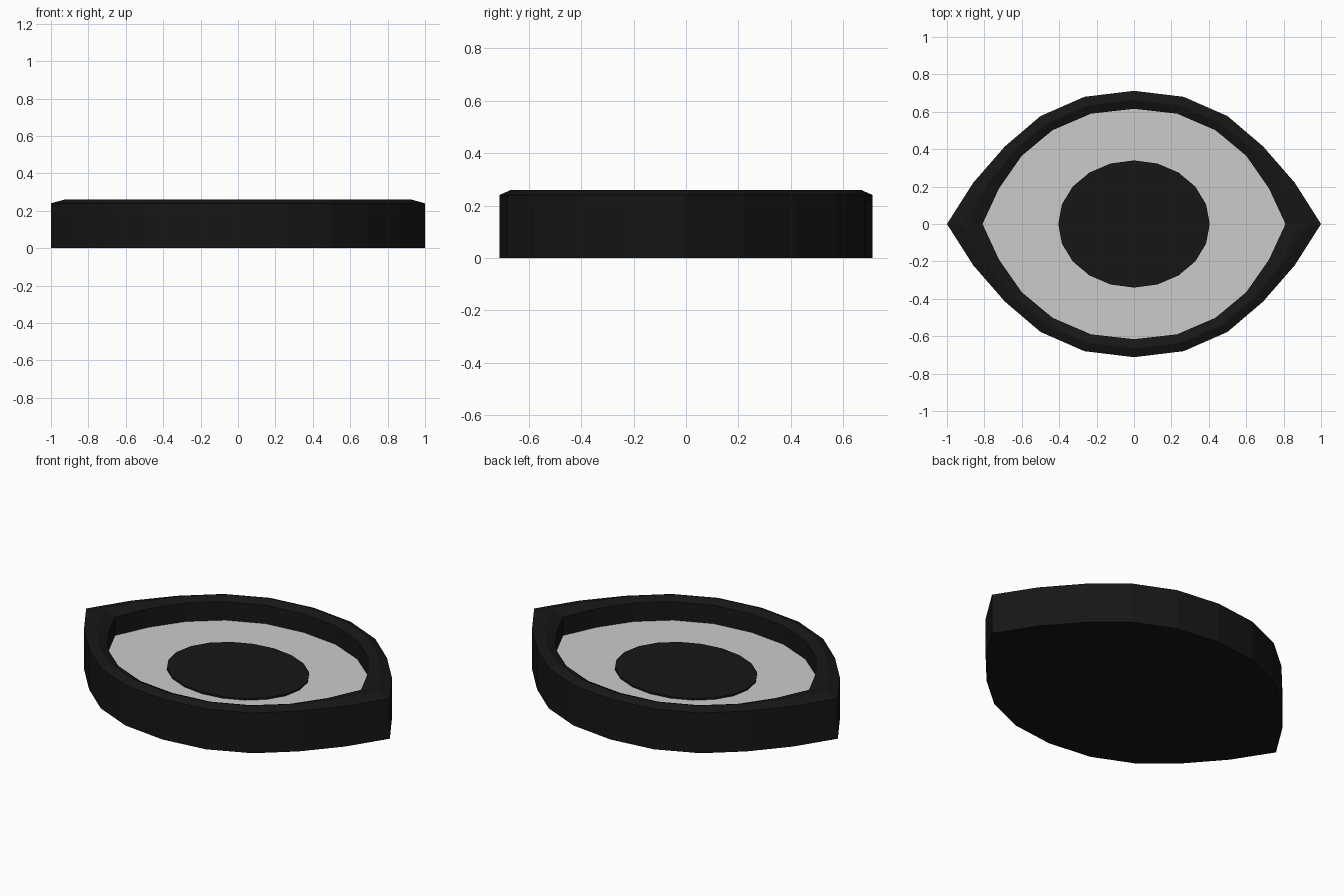
import bpy, bmesh, math

if "Cube" in bpy.data.objects:
    bpy.data.objects.remove(bpy.data.objects["Cube"])


def material(name, rgb):
    m = bpy.data.materials.new(name)
    m.diffuse_color = (*rgb, 1)
    m.use_nodes = True
    m.node_tree.nodes["Principled BSDF"].inputs["Base Color"].default_value = m.diffuse_color
    return m


def mirror_outline(quarter):
    """Mirror a quarter outline (right tip to top middle) into a full loop."""
    half = quarter + [(-x, y) for x, y in reversed(quarter[:-1])]
    return half + [(x, -y) for x, y in reversed(half[1:-1])]


def loft(name, rings, mat=None, cap_bottom=False, cap_top=False):
    """Skin a stack of (outline, z) rings."""
    bm = bmesh.new()
    loops = [[bm.verts.new((x, y, z)) for x, y in pts] for pts, z in rings]
    for a, b in zip(loops, loops[1:]):
        n = len(a)
        for i in range(n):
            j = (i + 1) % n
            bm.faces.new((a[i], a[j], b[j], b[i]))
    if cap_bottom:
        bm.faces.new(loops[0][::-1])
    if cap_top:
        bm.faces.new(loops[-1])
    me = bpy.data.meshes.new(name)
    bm.to_mesh(me)
    bm.free()
    ob = bpy.data.objects.new(name, me)
    bpy.context.collection.objects.link(ob)
    if mat:
        me.materials.append(mat)
    return ob


def between(a, b, t_tip, t):
    """Blend two outlines, with a separate factor at the pointed corners."""
    out = []
    for (ax, ay), (bx, by) in zip(a, b):
        k = t_tip if abs(ay) < 1e-6 else t
        out.append((ax + (bx - ax) * k, ay + (by - ay) * k))
    return out


black = material("black", (0.008, 0.008, 0.008))

outer = mirror_outline([(1, 0), (0.86, 0.22), (0.69, 0.415),
                        (0.5, 0.577), (0.265, 0.68), (0, 0.712)])
inner = mirror_outline([(0.81, 0), (0.722, 0.19), (0.6, 0.365),
                        (0.435, 0.502), (0.23, 0.59), (0, 0.616)])
FLOOR = 0.13

# Black shell: outer wall, bevelled rim, inner wall
loft("eye_rim", [(outer, 0), (outer, 0.24),
                 (between(outer, inner, 0.38, 0.47), 0.26),
                 (between(outer, inner, 0.62, 0.53), 0.26),
                 (inner, 0.24), (inner, FLOOR)], black, cap_bottom=True)

# Pale recessed floor
loft("eye_white", [(inner, FLOOR)], cap_top=True)

# Oval pupil, slightly raised
oval = [(0.405 * math.cos(math.tau * i / 20), 0.34 * math.sin(math.tau * i / 20))
        for i in range(20)]
loft("pupil", [(oval, FLOOR), (oval, 0.14)], black, cap_top=True)
